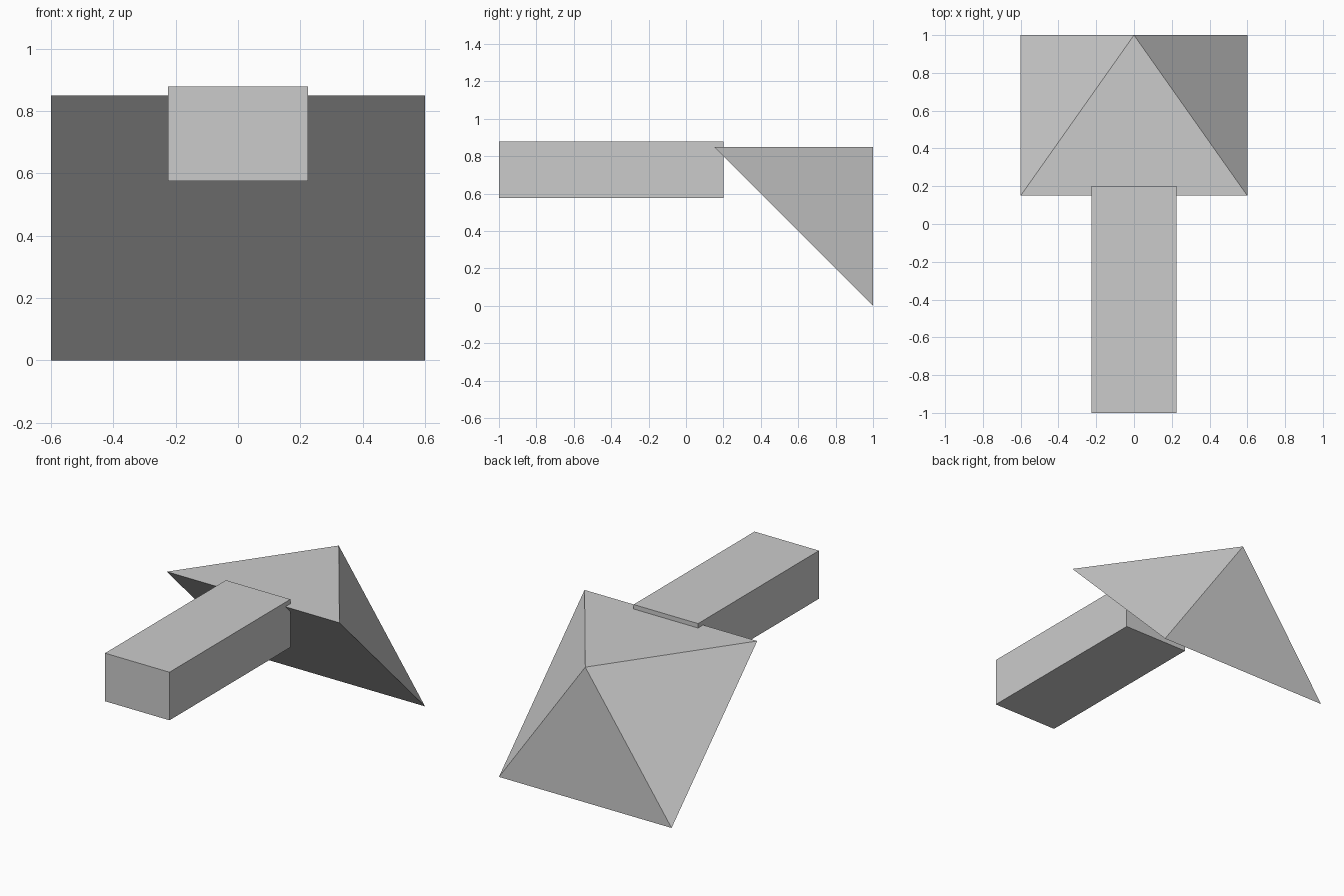
import bpy, bmesh

if "Cube" in bpy.data.objects:
    bpy.data.objects.remove(bpy.data.objects["Cube"])


def hull_object(name, points):
    """Flat-faced convex solid around a few corner points."""
    bm = bmesh.new()
    for p in points:
        bm.verts.new(p)
    bmesh.ops.convex_hull(bm, input=bm.verts[:])
    # merge coplanar triangles into clean quads
    bmesh.ops.dissolve_limit(bm, angle_limit=0.01, verts=bm.verts[:], edges=bm.edges[:])
    bmesh.ops.recalc_face_normals(bm, faces=bm.faces[:])
    mesh = bpy.data.meshes.new(name)
    bm.to_mesh(mesh)
    bm.free()
    obj = bpy.data.objects.new(name, mesh)
    bpy.context.collection.objects.link(obj)
    return obj


# Wedge head: flat triangular top, sloping underside, vertical back
W, FRONT, BACK, TOP = 0.6, 0.15, 1.0, 0.85
hull_object("wedge_head", [
    (-W, FRONT, TOP), (W, FRONT, TOP),   # front top edge
    (0, BACK, TOP),                      # back tip
    (-W, BACK, 0), (W, BACK, 0),         # bottom edge
])

# Rectangular shaft running forward from the head
bpy.ops.mesh.primitive_cube_add(size=1, location=(0, -0.4, 0.727))
shaft = bpy.context.object
shaft.name = "shaft"
shaft.scale = (0.448, 1.2, 0.302)
bpy.ops.object.transform_apply(location=False, rotation=False, scale=True)
